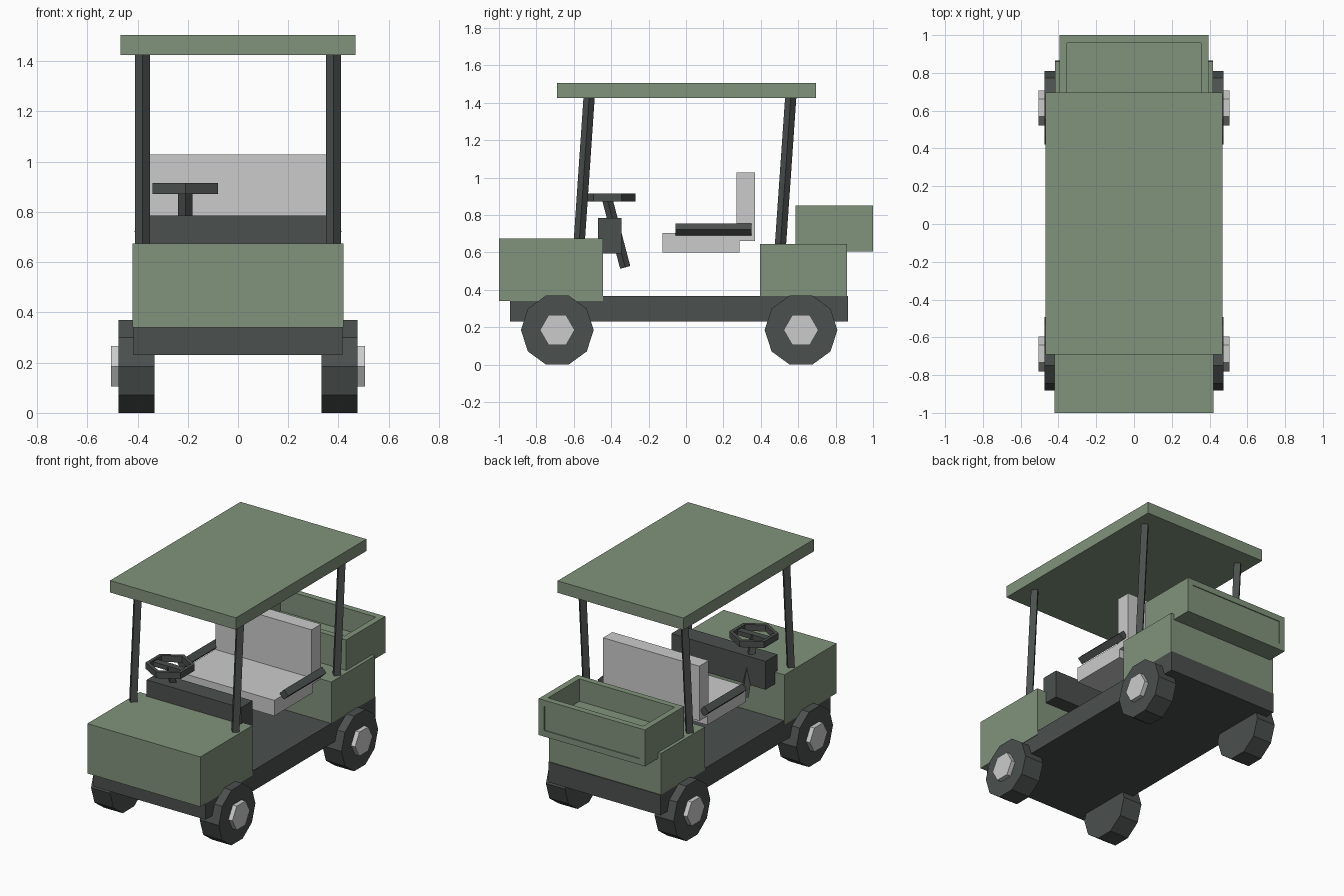
import bpy, bmesh, math
from mathutils import Vector

if "Cube" in bpy.data.objects:
    bpy.data.objects.remove(bpy.data.objects["Cube"])


def material(name, color):
    m = bpy.data.materials.new(name)
    m.diffuse_color = (*color, 1)
    m.use_nodes = True
    m.node_tree.nodes["Principled BSDF"].inputs["Base Color"].default_value = m.diffuse_color
    return m


GREEN = material("green_paint", (0.22, 0.29, 0.20))
DARK = material("dark_trim", (0.07, 0.08, 0.075))


def finish(name, bm, mat):
    bmesh.ops.recalc_face_normals(bm, faces=bm.faces)
    me = bpy.data.meshes.new(name)
    bm.to_mesh(me)
    bm.free()
    ob = bpy.data.objects.new(name, me)
    bpy.context.collection.objects.link(ob)
    if mat:
        me.materials.append(mat)
    return ob


def box_bm(x, y, z):
    bm = bmesh.new()
    bmesh.ops.create_cube(bm, size=1)
    for v in bm.verts:
        v.co = [r[0] + (c + 0.5) * (r[1] - r[0]) for c, r in zip(v.co, (x, y, z))]
    return bm


def box(name, x, y, z, mat=None):
    return finish(name, box_bm(x, y, z), mat)


def prism(name, a, b, radius, sides, mat=None, phase=0):
    # Straight bar from a to b with a regular polygon section
    a, b = Vector(a), Vector(b)
    axis = (b - a).normalized()
    ref = Vector((0, 1, 0)) if abs(axis.x) > 0.9 else Vector((1, 0, 0))
    u = (ref - axis * ref.dot(axis)).normalized()
    w = axis.cross(u)
    bm = bmesh.new()
    ends = []
    for p in (a, b):
        ends.append([bm.verts.new(p + radius * (u * math.cos(t) + w * math.sin(t)))
                     for t in (phase + 2 * math.pi * i / sides for i in range(sides))])
    for i in range(sides):
        j = (i + 1) % sides
        bm.faces.new((ends[0][i], ends[0][j], ends[1][j], ends[1][i]))
    bm.faces.new(ends[0])
    bm.faces.new(ends[1])
    return finish(name, bm, mat)


# Body
box("chassis", (-0.417, 0.417), (-0.94, 0.865), (0.23, 0.367), DARK)
box("front_body", (-0.42, 0.42), (-1, -0.445), (0.34, 0.675), GREEN)
box("rear_body", (-0.417, 0.417), (0.395, 0.86), (0.355, 0.645), GREEN)
box("dashboard", (-0.35, 0.35), (-0.47, -0.345), (0.595, 0.785), DARK)
box("roof", (-0.468, 0.468), (-0.69, 0.695), (1.425, 1.505), GREEN)

# Open cargo box with a sunken tray and a shallow rear panel
bm = box_bm((-0.395, 0.395), (0.585, 1.0), (0.605, 0.85))
bm.normal_update()
for normal, inset, depth in (((0, 0, 1), 0.058, (0, 0, -0.15)),
                             ((0, 1, 0), 0.058, (0, -0.006, 0))):
    face = max(bm.faces, key=lambda f: f.normal.dot(Vector(normal)) + f.calc_area())
    face = max((f for f in bm.faces if f.normal.dot(Vector(normal)) > 0.9),
               key=lambda f: f.calc_center_median().dot(Vector(normal)))
    bmesh.ops.inset_region(bm, faces=[face], thickness=inset)
    r = bmesh.ops.extrude_discrete_faces(bm, faces=[face])
    bmesh.ops.translate(bm, verts=r["faces"][0].verts, vec=depth)
    bm.normal_update()
finish("cargo_box", bm, GREEN)

# Seat
box("seat_cushion", (-0.358, 0.358), (-0.125, 0.285), (0.6, 0.705))
box("seat_back", (-0.358, 0.358), (0.27, 0.37), (0.66, 1.028))

# Steering column, spoke and six-sided rim
sx = -0.21
prism("steering_column", (sx, -0.325, 0.52), (sx, -0.425, 0.9), 0.028, 4, DARK)
box("steering_spoke", (sx - 0.125, sx + 0.125), (-0.445, -0.4), (0.875, 0.905), DARK)
bm = bmesh.new()
loops = []
for r, z in ((0.15, 0.872), (0.15, 0.915), (0.125, 0.915), (0.125, 0.872)):
    loops.append([bm.verts.new((sx + r * math.sin(i * math.pi / 3),
                                -0.42 + r * math.cos(i * math.pi / 3), z)) for i in range(6)])
for k in range(4):
    p, q = loops[k], loops[(k + 1) % 4]
    for i in range(6):
        j = (i + 1) % 6
        bm.faces.new((p[i], p[j], q[j], q[i]))
finish("steering_rim", bm, DARK)

# Mirrored parts: armrests, roof posts, wheels
for side, s in (("left", -1), ("right", 1)):
    prism(f"armrest_{side}", (s * 0.38, -0.055, 0.723), (s * 0.38, 0.35, 0.723), 0.033, 4, DARK)
    prism(f"front_post_{side}", (s * 0.38, -0.572, 0.64), (s * 0.38, -0.518, 1.43), 0.03, 4, DARK)
    prism(f"rear_post_{side}", (s * 0.38, 0.503, 0.61), (s * 0.38, 0.56, 1.43), 0.03, 4, DARK)
    for end, y in (("front", -0.688), ("rear", 0.615)):
        prism(f"{end}_tyre_{side}", (s * 0.333, y, 0.185), (s * 0.475, y, 0.185), 0.1945, 10, DARK)
        prism(f"{end}_hub_{side}", (s * 0.46, y, 0.185), (s * 0.505, y, 0.185), 0.093, 6)
